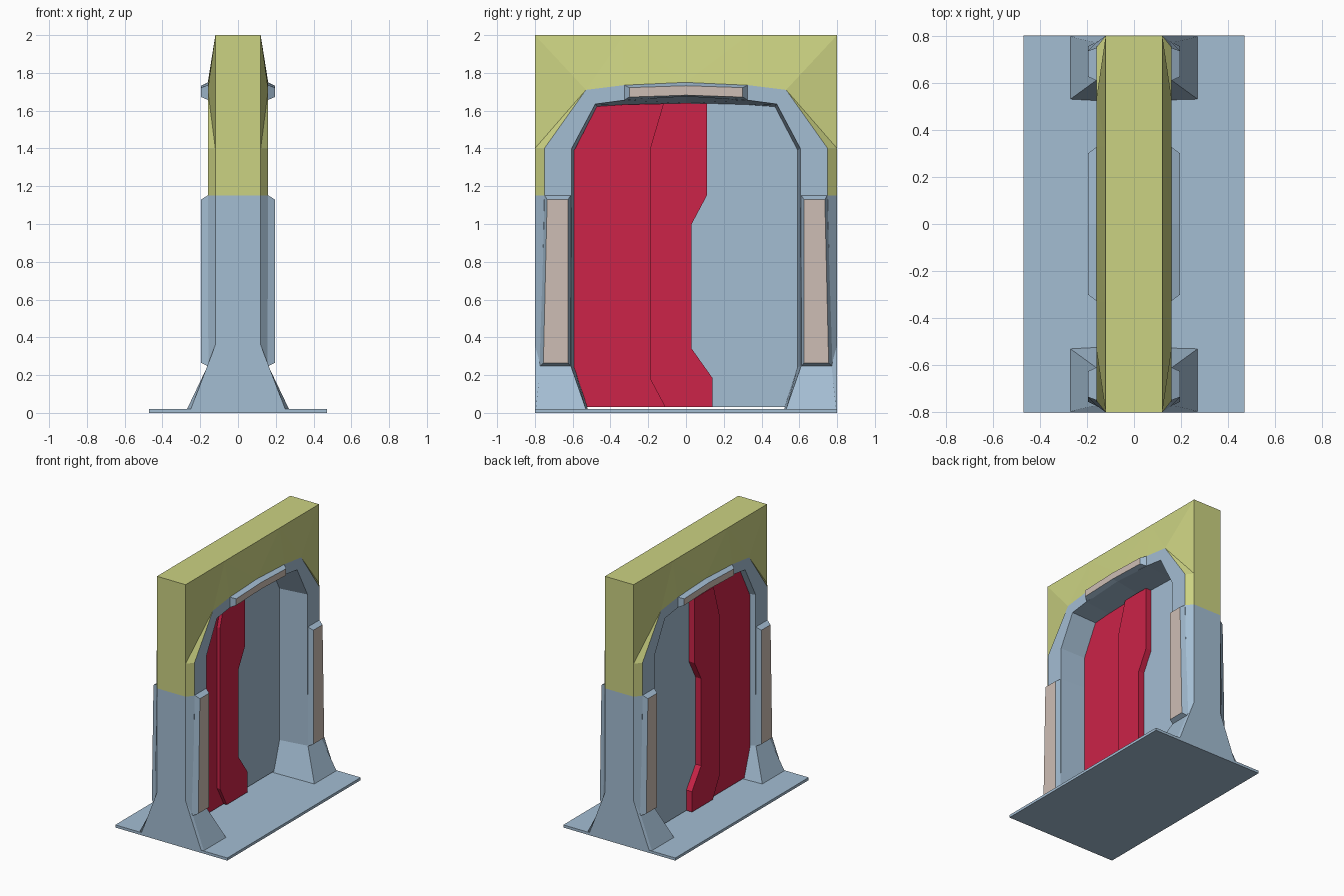
import bpy, bmesh

cube = bpy.data.objects.get("Cube")
if cube:
    bpy.data.objects.remove(cube)


def material(name, rgb):
    m = bpy.data.materials.new(name)
    m.use_nodes = True
    m.diffuse_color = (*rgb, 1)
    m.node_tree.nodes["Principled BSDF"].inputs["Base Color"].default_value = (*rgb, 1)
    return m


BLUE = material("pale blue", (0.37, 0.51, 0.65))
GREEN = material("olive green", (0.60, 0.645, 0.223))
RED = material("crimson", (0.604, 0.017, 0.065))
TAN = material("warm grey", (0.617, 0.515, 0.462))


def finish(bm, name, mats):
    bmesh.ops.recalc_face_normals(bm, faces=bm.faces[:])
    mesh = bpy.data.meshes.new(name)
    bm.to_mesh(mesh)
    bm.free()
    for m in mats:
        mesh.materials.append(m)
    ob = bpy.data.objects.new(name, mesh)
    bpy.context.collection.objects.link(ob)
    return ob


def slab(name, outline, x0, x1, mat):
    """Extrude a (y, z) outline along x."""
    bm = bmesh.new()
    face = bm.faces.new([bm.verts.new((x0, y, z)) for y, z in outline])
    out = bmesh.ops.extrude_face_region(bm, geom=[face])
    for v in out["geom"]:
        if isinstance(v, bmesh.types.BMVert):
            v.co.x = x1
    return finish(bm, name, [mat])


def pad(name, base, top, side, flip):
    """Raised block with chamfered blue sides and a coloured cap."""
    bm = bmesh.new()
    low = [bm.verts.new((side * 0.155, flip * y, z)) for y, z in base]
    high = [bm.verts.new((side * 0.195, flip * y, z)) for y, z in top]
    n = len(low)
    for i in range(n):
        j = (i + 1) % n
        bm.faces.new((low[i], low[j], high[j], high[i]))
    bm.faces.new(high).material_index = 1
    bm.faces.new(low[::-1])
    return finish(bm, name, [BLUE, TAN])


# Base plate
slab("base_plate", [(-0.8, 0), (0.8, 0), (0.8, 0.02), (-0.8, 0.02)], -0.47, 0.47, BLUE)

# Gate frame: lines run from the foot up to the middle of the arch
MID = -0.083
outer = [(0.25, 0.8, 0.02), (0.12, 0.8, 0.36), (0.12, 0.8, 1.15), (0.12, 0.8, 1.4),
         (0.12, 0.8, 2), (0.12, 0.33, 2), (0.12, 0, 2)]
crest = [(0.27, 0.795, 0.02), (0.16, 0.77, 0.25), (0.16, 0.75, 1.15), (0.16, 0.75, 1.4),
         (0.16, 0.53, 1.71), (0.16, 0.33, 1.735), (0.16, 0, 1.75)]
lip = [(0.27, 0.53, 0.02), (0.16, 0.61, 0.25), (0.16, 0.605, 1.15), (0.16, 0.605, 1.4),
       (0.16, 0.48, 1.635), (0.16, 0.33, 1.655), (0.16, 0, 1.68)]
opening = [(0.52, 0.02), (0.59, 0.24), (0.59, 1.15), (0.59, 1.39),
           (0.47, 1.62), (0.33, 1.63), (0, 1.64)]


def mirrored(line):
    return [(-x, y, z) for x, y, z in line]


rings = [outer, crest, lip, [(MID, y, z) for y, z in opening],
         mirrored(lip), mirrored(crest), mirrored(outer)]
bm = bmesh.new()
for s in (1, -1):
    grid = [[bm.verts.new((x, s * y, z)) for x, y, z in r] for r in rings]
    for r in range(len(grid)):
        a, b = grid[r], grid[(r + 1) % len(grid)]
        for k in range(len(outer) - 1):
            f = bm.faces.new((a[k], a[k + 1], b[k + 1], b[k]))
            # Upper outside faces are painted
            f.material_index = int(k >= 2 and r in (0, 5, 6))
bmesh.ops.remove_doubles(bm, verts=bm.verts[:], dist=0.0005)
bmesh.ops.triangulate(bm, faces=[f for f in bm.faces if f.material_index == 1])
finish(bm, "gate_frame", [BLUE, GREEN])

# Raised pads on the columns and the arch, on both faces
for side, sname in ((1, "left"), (-1, "right")):
    for flip, fname in ((-1, "front"), (1, "back")):
        pad(f"column_pad_{fname}_{sname}",
            [(0.61, 0.245), (0.775, 0.245), (0.75, 1.155), (0.607, 1.155)],
            [(0.625, 0.265), (0.755, 0.265), (0.735, 1.13), (0.625, 1.13)], side, flip)
    pad(f"arch_pad_{sname}",
        [(-0.33, 1.655), (0, 1.675), (0.33, 1.655), (0.33, 1.737), (0, 1.752), (-0.33, 1.737)],
        [(-0.3, 1.672), (0, 1.682), (0.3, 1.672), (0.3, 1.722), (0, 1.732), (-0.3, 1.722)], side, 1)

# Back door leaf, thin
slab("back_door", [(-0.02, 0.03), (0.523, 0.03), (0.592, 0.24), (0.592, 1.39),
                   (0.472, 1.622), (0.33, 1.632), (-0.02, 1.642)], MID - 0.018, MID + 0.018, BLUE)

# Front door leaf: thinner outer panel and thick interlocking panel
crease = [(-0.12, 1.637), (-0.19, 1.4), (-0.19, 0.18), (-0.11, 0.03)]
slab("front_door_panel", [(-0.523, 0.03), (-0.592, 0.24), (-0.592, 1.39), (-0.472, 1.622),
                          (-0.33, 1.632)] + crease, MID - 0.04, MID + 0.04, RED)
slab("front_door_lock_edge", crease + [(0.14, 0.03), (0.14, 0.185), (0.03, 0.34), (0.03, 1.0),
                                       (0.11, 1.15), (0.11, 1.637), (0, 1.64)],
     MID - 0.065, MID + 0.065, RED)
